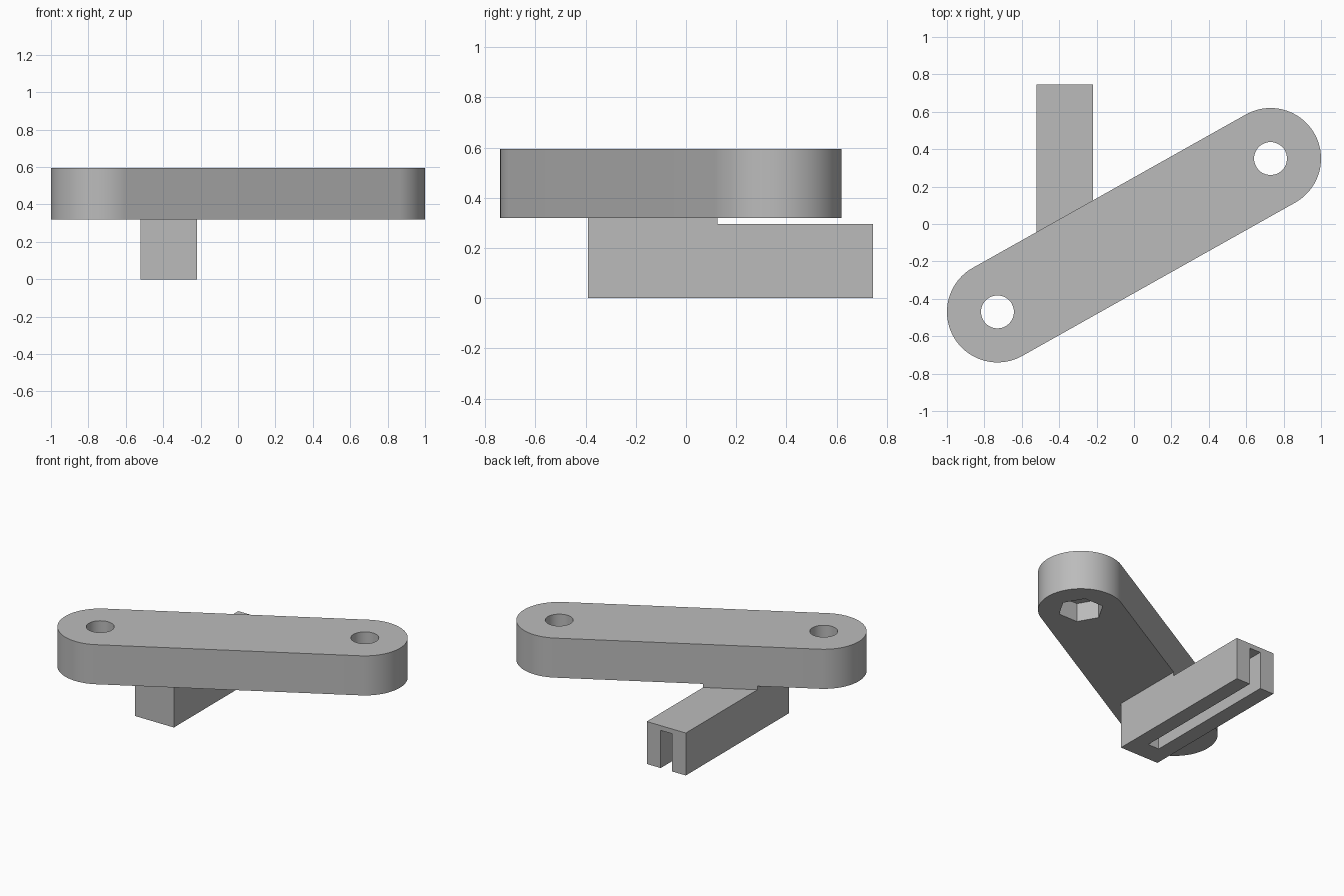
import bpy
import bmesh
import math
from mathutils import Vector

if "Cube" in bpy.data.objects:
    bpy.data.objects.remove(bpy.data.objects["Cube"], do_unlink=True)

# Plain grey material
grey = bpy.data.materials.new("plain_grey")
grey.use_nodes = True
colour = (0.5, 0.5, 0.5, 1.0)
grey.diffuse_color = colour
grey.node_tree.nodes["Principled BSDF"].inputs["Base Color"].default_value = colour


def prism(name, outline, bottom, top):
    """Extrude a counter-clockwise outline upward."""
    bm = bmesh.new()
    face = bm.faces.new([bm.verts.new((x, y, bottom)) for x, y in outline])
    extruded = bmesh.ops.extrude_face_region(bm, geom=[face])["geom"]
    moved = [v for v in extruded if isinstance(v, bmesh.types.BMVert)]
    bmesh.ops.translate(bm, verts=moved, vec=(0, 0, top - bottom))
    bmesh.ops.recalc_face_normals(bm, faces=bm.faces)
    mesh = bpy.data.meshes.new(name)
    bm.to_mesh(mesh)
    bm.free()
    mesh.materials.append(grey)
    obj = bpy.data.objects.new(name, mesh)
    bpy.context.collection.objects.link(obj)
    return obj


def arc(centre, radius, start, sweep, steps):
    return [(centre[0] + radius * math.cos(start + sweep * i / steps),
             centre[1] + radius * math.sin(start + sweep * i / steps))
            for i in range(steps + 1)]


def circle(centre, radius, sides):
    return arc(centre, radius, 0, math.tau, sides)[:-1]


def rectangle(x0, x1, y0, y1):
    return [(x0, y0), (x1, y0), (x1, y1), (x0, y1)]


def cut(obj, cutter):
    cutter.hide_render = True
    mod = obj.modifiers.new("cut", 'BOOLEAN')
    mod.operation = 'DIFFERENCE'
    mod.solver = 'EXACT'
    mod.object = cutter
    bpy.ops.object.select_all(action='DESELECT')
    bpy.context.view_layer.objects.active = obj
    obj.select_set(True)
    bpy.ops.object.modifier_apply(modifier=mod.name)
    bpy.data.objects.remove(cutter, do_unlink=True)


# Diagonal arm with rounded ends
ends = [Vector((-0.73, -0.47)), Vector((0.73, 0.35))]
radius, arm_bottom, arm_top = 0.27, 0.32, 0.595
along = (ends[1] - ends[0]).normalized()
angle = math.atan2(along.y, along.x)
outline = (arc(ends[1], radius, angle - math.pi / 2, math.pi, 48)
           + arc(ends[0], radius, angle + math.pi / 2, math.pi, 48))
arm = prism("arm", outline, arm_bottom, arm_top)

# Bolt hole and hexagonal nut pocket at each end
for end in ends:
    cut(arm, prism("hole_cutter", circle(end, 0.088, 48), 0.2, 0.7))
    cut(arm, prism("nut_cutter", circle(end, 0.146, 6), 0.2, arm_bottom + 0.13))
bpy.ops.object.shade_smooth_by_angle(angle=math.radians(30))

# Bar with a slot open below and at the back
left, right, front, back, bar_top = -0.52, -0.22, -0.39, 0.745, 0.295
bar = prism("slotted_bar", rectangle(left, right, front, back), 0, bar_top)
middle = (left + right) / 2
cut(bar, prism("slot_cutter",
               rectangle(middle - 0.043, middle + 0.043, -0.25, 1), -0.1, 0.262))

# Thin pad joining bar and arm, trimmed along the arm's edge
edge = ends[0] + radius * Vector((-along.y, along.x))


def edge_y(x):
    return edge.y + (x - edge.x) * along.y / along.x


prism("joining_pad", [(left, front), (right, front),
                      (right, edge_y(right)), (left, edge_y(left))],
      bar_top, arm_bottom)
